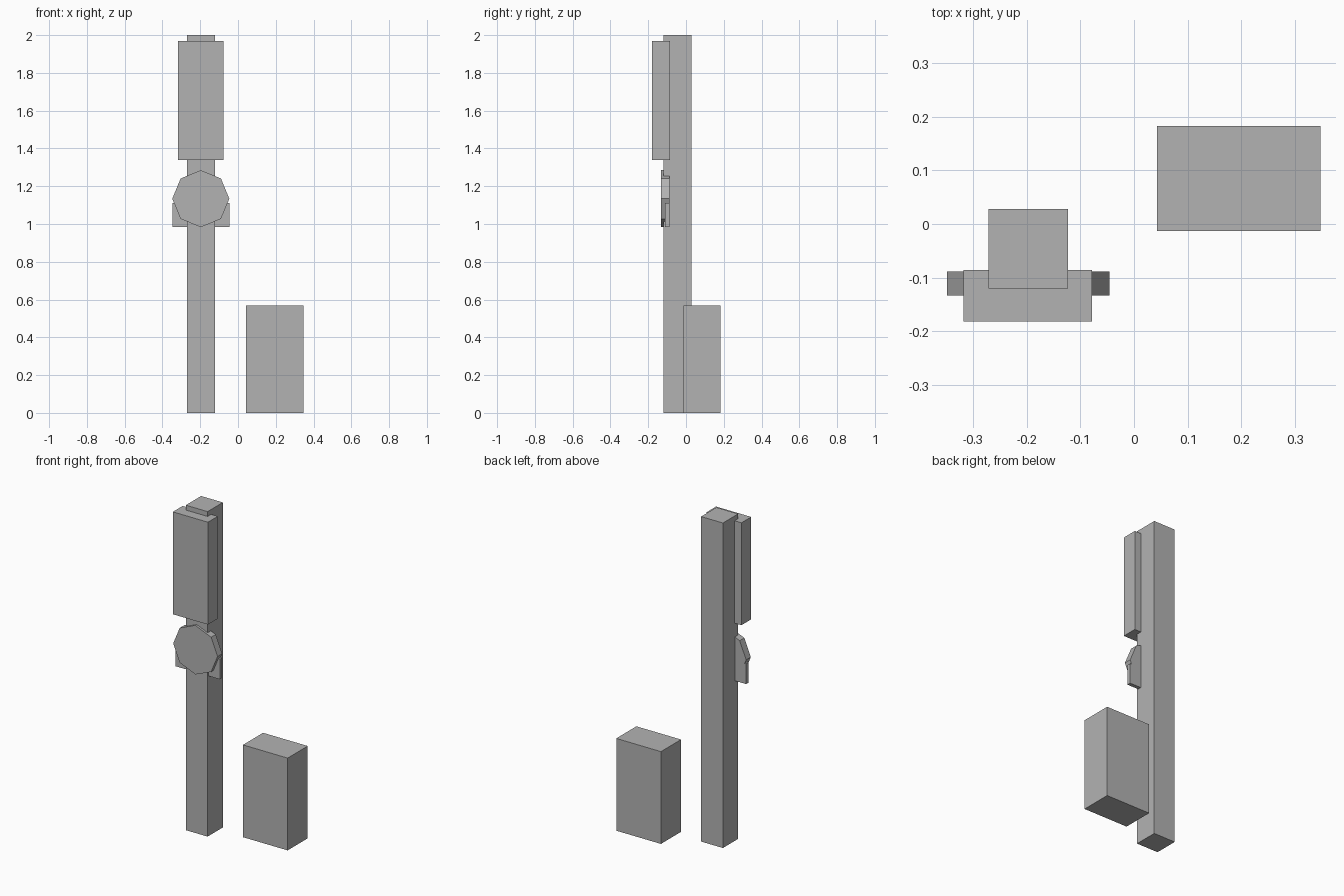
import bpy
import math

if "Cube" in bpy.data.objects:
    bpy.data.objects.remove(bpy.data.objects["Cube"])

grey = bpy.data.materials.new("flat grey")
grey.diffuse_color = (0.45, 0.45, 0.45, 1)
grey.use_nodes = True
grey.node_tree.nodes["Principled BSDF"].inputs["Base Color"].default_value = grey.diffuse_color


def finish(name):
    ob = bpy.context.object
    ob.name = name
    ob.data.materials.append(grey)
    return ob


def box(name, x, y, z):
    """Box spanning the given (low, high) ranges."""
    bpy.ops.mesh.primitive_cube_add(size=1, location=[sum(r) / 2 for r in (x, y, z)])
    ob = finish(name)
    ob.scale = [r[1] - r[0] for r in (x, y, z)]
    bpy.ops.object.transform_apply(location=False, rotation=False, scale=True)
    return ob


# Tall square post
box("post", (-0.271, -0.123), (-0.120, 0.028), (0, 2))

# Signal housing on the front of the post
box("signal_housing", (-0.317, -0.078), (-0.181, -0.086), (1.34, 1.97))

# Bracket plate behind the disc
box("bracket_plate", (-0.348, -0.046), (-0.111, -0.088), (0.985, 1.11))

# Eight-sided disc, pointing a corner upward
bpy.ops.mesh.primitive_cylinder_add(vertices=8, radius=0.151, depth=0.045,
                                    location=(-0.197, -0.1105, 1.134),
                                    rotation=(math.pi / 2, 0, 0))
finish("octagonal_disc")

# Ground cabinet beside the post
box("ground_cabinet", (0.043, 0.347), (-0.013, 0.182), (0, 0.568))
